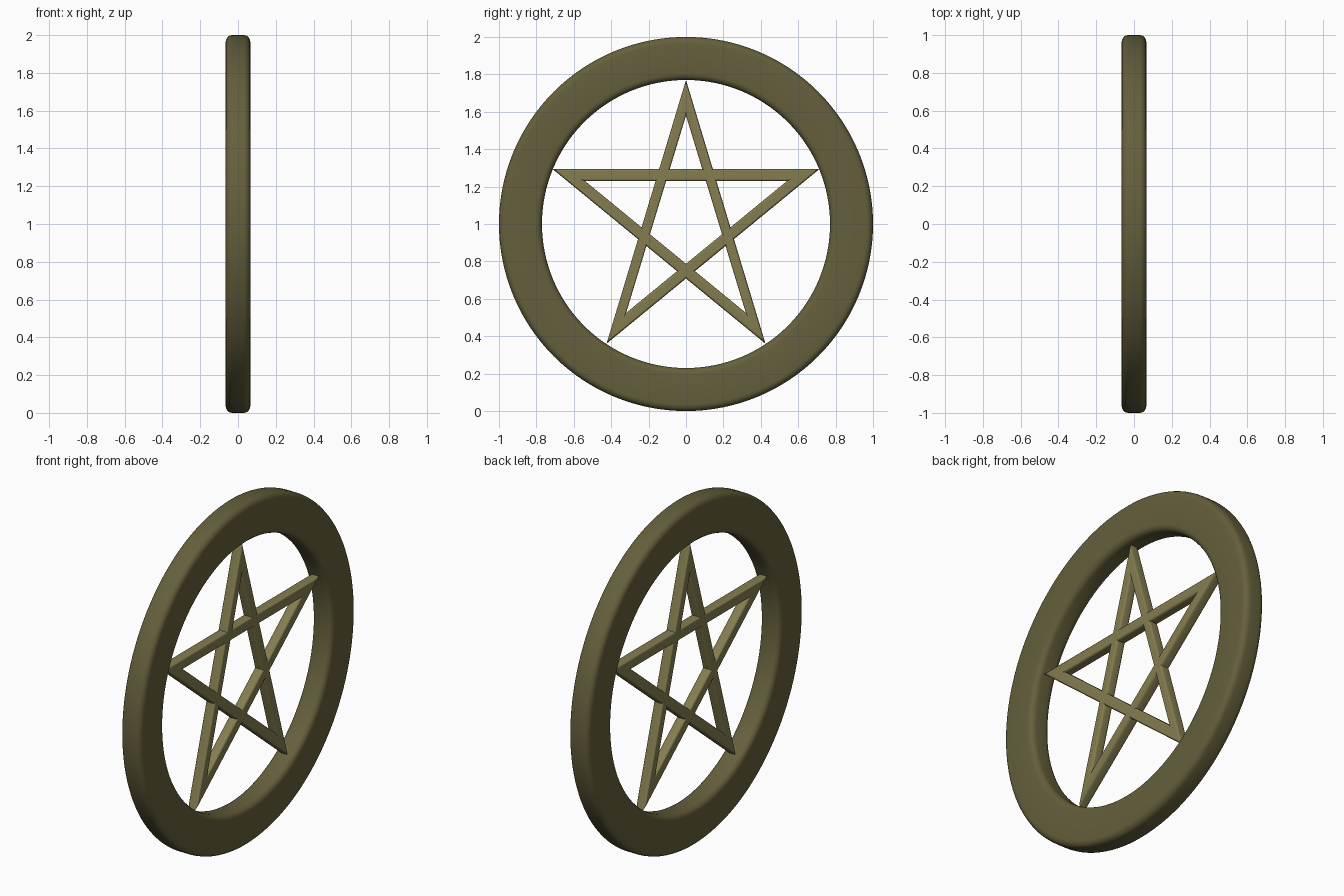
import bpy, bmesh, math

if "Cube" in bpy.data.objects:
    bpy.data.objects.remove(bpy.data.objects["Cube"])


def material(name, rgb):
    m = bpy.data.materials.new(name)
    m.diffuse_color = (*rgb, 1)
    m.use_nodes = True
    m.node_tree.nodes["Principled BSDF"].inputs["Base Color"].default_value = m.diffuse_color
    return m


def rounded_rect(w, h, r, seg):
    """Closed rounded-rectangle section, centred on the origin."""
    pts = []
    for i, (sx, sy) in enumerate([(1, 1), (-1, 1), (-1, -1), (1, -1)]):
        for k in range(seg + 1):
            a = math.pi / 2 * (i + k / seg)
            pts.append((sx * (w / 2 - r) + r * math.cos(a),
                        sy * (h / 2 - r) + r * math.sin(a)))
    return pts


def closed_loft(name, rings, mat):
    """Join a closed cycle of equal-sized closed sections."""
    bm = bmesh.new()
    loops = [[bm.verts.new(p) for p in ring] for ring in rings]
    n = len(loops[0])
    for a, b in zip(loops, loops[1:] + loops[:1]):
        for j in range(n):
            k = (j + 1) % n
            bm.faces.new((a[j], a[k], b[k], b[j]))
    bmesh.ops.recalc_face_normals(bm, faces=bm.faces)
    me = bpy.data.meshes.new(name)
    bm.to_mesh(me)
    bm.free()
    me.materials.append(mat)
    ob = bpy.data.objects.new(name, me)
    bpy.context.collection.objects.link(ob)
    bpy.ops.object.select_all(action='DESELECT')
    ob.select_set(True)
    bpy.context.view_layer.objects.active = ob
    bpy.ops.object.shade_smooth_by_angle(angle=math.radians(40))
    return ob


# Outer ring: rounded band swept round the x axis
R_OUT, R_IN, DEPTH, STEPS = 1.0, 0.77, 0.13, 128
section = rounded_rect(R_OUT - R_IN, DEPTH, 0.035, 5)
rings = []
for i in range(STEPS):
    a = 2 * math.pi * i / STEPS
    rings.append([(x, ((R_OUT + R_IN) / 2 + r) * math.sin(a),
                   1 + ((R_OUT + R_IN) / 2 + r) * math.cos(a)) for r, x in section])
closed_loft("outer_ring", rings, material("dark_bronze", (0.13, 0.115, 0.045)))

# Star: one bar with mitred tips, sweeping from tip to tip (outer y, z, inner y, z)
tips = [(0, 1.77, 0, 1.58), (0.425, 0.36, 0.32, 0.525), (-0.715, 1.295, -0.54, 1.23),
        (0.715, 1.295, 0.54, 1.23), (-0.425, 0.36, -0.32, 0.525)]
bar = rounded_rect(1.0, 1.0, 0.25, 4)
rings = []
for i, (oy, oz, iy, iz) in enumerate(tips):
    rings.append([(0.062 * x, (oy + iy) / 2 + t * (oy - iy),
                   (oz + iz) / 2 + t * (oz - iz)) for t, x in bar])
closed_loft("star", rings, material("light_bronze", (0.23, 0.205, 0.08)))
